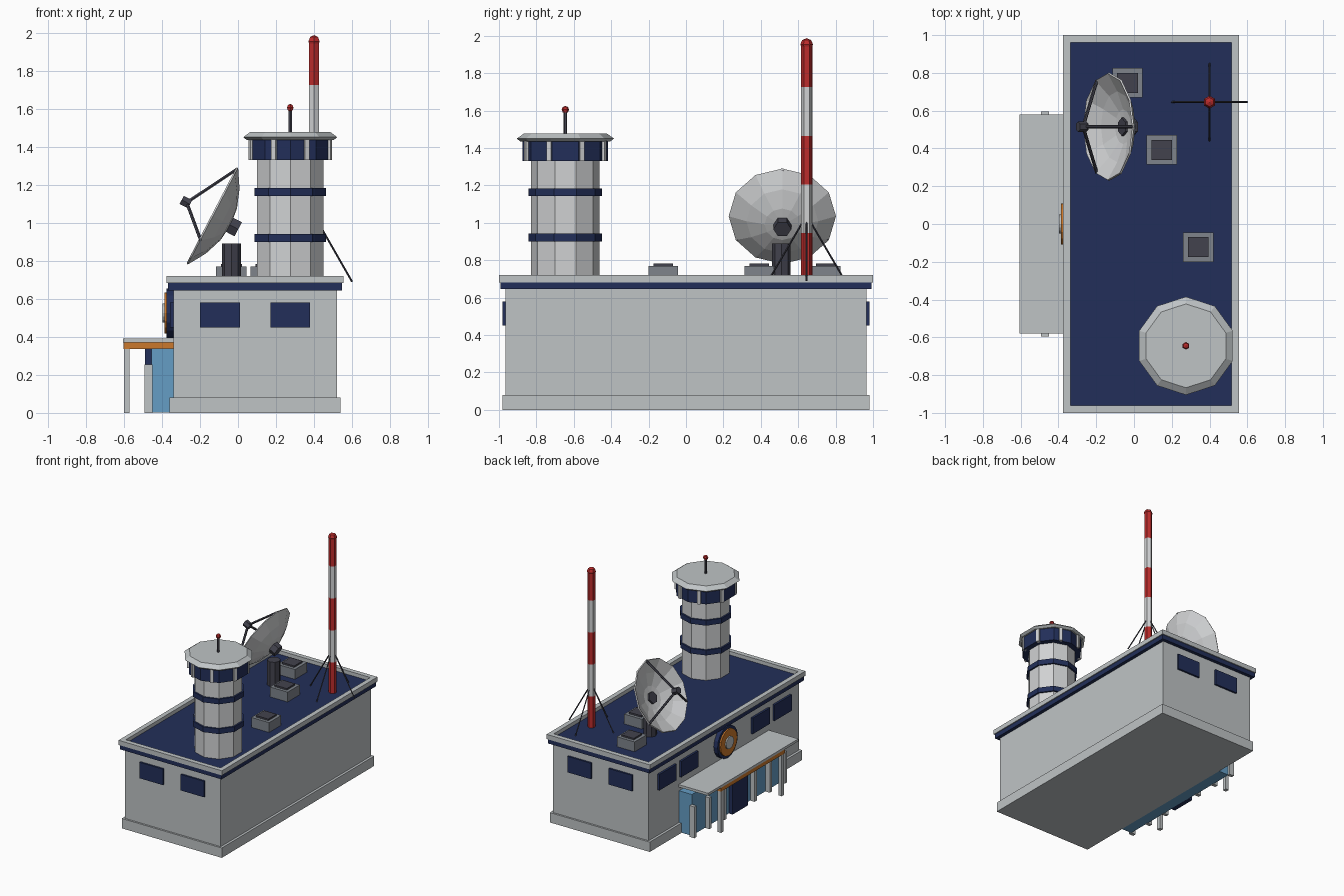
import bpy, bmesh
from math import sin, cos, pi, radians
from mathutils import Vector, Matrix

cube = bpy.data.objects.get("Cube")
if cube:
    bpy.data.objects.remove(cube)


def material(name, rgb):
    m = bpy.data.materials.new(name)
    m.use_nodes = True
    m.diffuse_color = (*rgb, 1)
    m.node_tree.nodes["Principled BSDF"].inputs["Base Color"].default_value = (*rgb, 1)
    return m


WALL = material("wall grey", (0.52, 0.55, 0.56))
PALE = material("pale grey", (0.63, 0.64, 0.65))
NAVY = material("navy", (0.016, 0.028, 0.1))
GLASS = material("glass blue", (0.13, 0.34, 0.56))
ORANGE = material("orange", (0.6, 0.19, 0.025))
RED = material("signal red", (0.5, 0.025, 0.025))
DARK = material("dark grey", (0.055, 0.055, 0.075))
METAL = material("metal grey", (0.21, 0.23, 0.26))


def finish(name, bm, mat, matrix=Matrix()):
    bmesh.ops.recalc_face_normals(bm, faces=bm.faces)
    mesh = bpy.data.meshes.new(name)
    bm.to_mesh(mesh)
    bm.free()
    mesh.materials.append(mat)
    ob = bpy.data.objects.new(name, mesh)
    ob.matrix_world = matrix
    bpy.context.collection.objects.link(ob)
    return ob


def box(name, xs, ys, zs, mat):
    """Box from its ranges along the three axes."""
    bm = bmesh.new()
    bmesh.ops.create_cube(bm, size=1)
    for v in bm.verts:
        v.co = [(a + b) / 2 + c * (b - a) for c, (a, b) in zip(v.co, (xs, ys, zs))]
    return finish(name, bm, mat)


def lathe(name, profile, sides, mat, matrix=Matrix(), caps=True, start=pi / 2):
    """Turn (radius, height) points around the local z axis."""
    bm = bmesh.new()
    rings = []
    for r, z in profile:
        n = sides if r > 0 else 1
        rings.append([bm.verts.new((r * cos(start + 2 * pi * i / sides),
                                    r * sin(start + 2 * pi * i / sides), z)) for i in range(n)])
    for a, b in zip(rings, rings[1:]):
        for i in range(sides):
            j = (i + 1) % sides
            quad = [a[i % len(a)], a[j % len(a)], b[j % len(b)], b[i % len(b)]]
            bm.faces.new(list(dict.fromkeys(quad)))
    if caps:
        for ring in (rings[0], rings[-1]):
            if len(ring) > 2:
                bm.faces.new(ring)
    return finish(name, bm, mat, matrix)


def rod(name, p, q, r, mat, sides=6):
    p, q = Vector(p), Vector(q)
    turn = Vector((0, 0, 1)).rotation_difference(q - p).to_matrix().to_4x4()
    return lathe(name, [(r, 0), (r, (q - p).length)], sides, mat, Matrix.Translation(p) @ turn)


def ball(name, centre, r, mat):
    pts = [(r * sin(pi * k / 4), -r * cos(pi * k / 4)) for k in range(1, 4)]
    return lathe(name, [(0, -r)] + pts + [(0, r)], 6, mat, Matrix.Translation(centre))


# Main building
ROOF = 0.69
box("plinth", (-0.36, 0.54), (-0.98, 0.98), (0, 0.08), WALL)
box("main_walls", (-0.34, 0.52), (-0.965, 0.965), (0.005, 0.66), WALL)
box("eaves_band", (-0.367, 0.547), (-0.992, 0.992), (0.645, 0.683), NAVY)
box("roof_deck", (-0.34, 0.525), (-0.97, 0.97), (0.66, ROOF), NAVY)
for side, xs in (("right", (-0.375, -0.337)), ("left", (0.517, 0.555))):
    box("parapet_" + side, xs, (-1, 1), (0.682, 0.72), WALL)
for side, ys in (("front", (-1, -0.962)), ("back", (0.962, 1))):
    box("parapet_" + side, (-0.337, 0.517), ys, (0.682, 0.72), WALL)

# Windows on both ends and on the entrance side
for s in (-1, 1):
    for x in (-0.095, 0.275):
        box("end_window", (x - 0.105, x + 0.105), sorted((s * 0.955, s * 0.98)), (0.45, 0.58), NAVY)
    for y in (0.46, 0.74):
        box("side_window", (-0.357, -0.33), (s * y - 0.11, s * y + 0.11), (0.45, 0.58), NAVY)

# Round emblem above the entrance
for name, r, depth, mat in (("emblem_rim", 0.13, 0.035, NAVY), ("emblem_disc", 0.108, 0.047, ORANGE),
                            ("emblem_centre", 0.05, 0.057, WALL)):
    rod(name, (-0.33, 0, 0.525), (-0.34 - depth, 0, 0.525), r, mat, 16)

# Glazed entrance with canopy
box("entrance_glass", (-0.455, -0.33), (-0.575, 0.575), (0.003, 0.338), GLASS)
box("entrance_door", (-0.49, -0.45), (-0.1, 0.1), (0.003, 0.338), NAVY)
for k in range(-3, 4):
    if k:
        y = k * 0.194
        box("entrance_mullion", (-0.492, -0.45), (y - 0.014, y + 0.014), (0, 0.255), WALL)
box("canopy", (-0.605, -0.335), (-0.58, 0.58), (0.37, 0.39), WALL)
box("canopy_beam", (-0.602, -0.335), (-0.41, 0.41), (0.337, 0.372), ORANGE)
for y in (-0.39, 0.39):
    box("canopy_post", (-0.6, -0.57), (y - 0.016, y + 0.016), (0, 0.34), WALL)

# Control tower
tower = Matrix.Translation((0.275, -0.645, 0))
lathe("tower_shaft", [(0.183, ROOF - 0.01), (0.183, 1.34)], 10, PALE, tower)
for z in (0.9, 1.142):
    lathe("tower_band", [(0.197, z), (0.197, z + 0.042)], 10, NAVY, tower)
lathe("tower_cab", [(0.228, 1.33), (0.228, 1.445)], 10, NAVY, tower)
for k in range(8):
    post = box("cab_post", (0.205, 0.233), (-0.013, 0.013), (1.33, 1.445), PALE)
    post.matrix_world = tower @ Matrix.Rotation(radians(22.5 + 45 * k), 4, 'Z')
lathe("tower_roof", [(0.24, 1.435), (0.26, 1.45), (0.222, 1.477)], 10, WALL, tower)
rod("tower_aerial", (0.275, -0.645, 1.47), (0.275, -0.645, 1.6), 0.01, DARK)
ball("tower_beacon", (0.275, -0.645, 1.605), 0.02, RED)

# Striped mast with guy wires
MX, MY, step = 0.4, 0.645, 0.26
for k in range(5):
    z = 0.685 + k * step
    rod("mast_section", (MX, MY, z), (MX, MY, min(z + step, 1.95)), 0.03, PALE if k % 2 else RED)
ball("mast_beacon", (MX, MY, 1.953), 0.034, RED)
for dx, dy in ((1, 0), (-1, 0), (0, 1), (0, -1)):
    rod("guy_wire", (MX, MY, 1.04), (MX + 0.2 * dx, MY + 0.205 * dy, 0.69), 0.005, DARK, 4)

# Roof vents
for x, y in ((-0.035, 0.747), (0.147, 0.392), (0.34, -0.122)):
    box("vent_box", (x - 0.08, x + 0.08), (y - 0.078, y + 0.078), (ROOF - 0.01, 0.77), METAL)
    box("vent_cap", (x - 0.055, x + 0.055), (y - 0.053, y + 0.053), (0.77, 0.783), DARK)

# Satellite dish, turned so that local z is the dish axis
R, D = 0.287, 0.105
aim = Matrix.Translation((-0.132, 0.515, 1.035)) @ Matrix.Rotation(radians(-62.5), 4, 'Y')
rod("dish_pedestal", (-0.035, 0.51, ROOF - 0.01), (-0.035, 0.51, 0.89), 0.05, DARK, 8)
bowl = lathe("dish_bowl", [(R * f, D * (f * f - 1)) for f in (0, 0.33, 0.67, 1)], 12, PALE, aim,
             caps=False, start=0)
shell = bowl.modifiers.new("thickness", 'SOLIDIFY')
shell.thickness = 0.01
lathe("dish_hub", [(0.048, -0.15), (0.048, -0.075)], 6, DARK, aim)
lathe("dish_feed", [(0.028, 0.135), (0.028, 0.185)], 6, DARK, aim)
for k in range(3):
    a = 2 * pi * k / 3
    rod("feed_strut", aim @ Vector((R * 0.98 * cos(a), R * 0.98 * sin(a), 0)),
        aim @ Vector((0, 0, 0.155)), 0.009, DARK)
